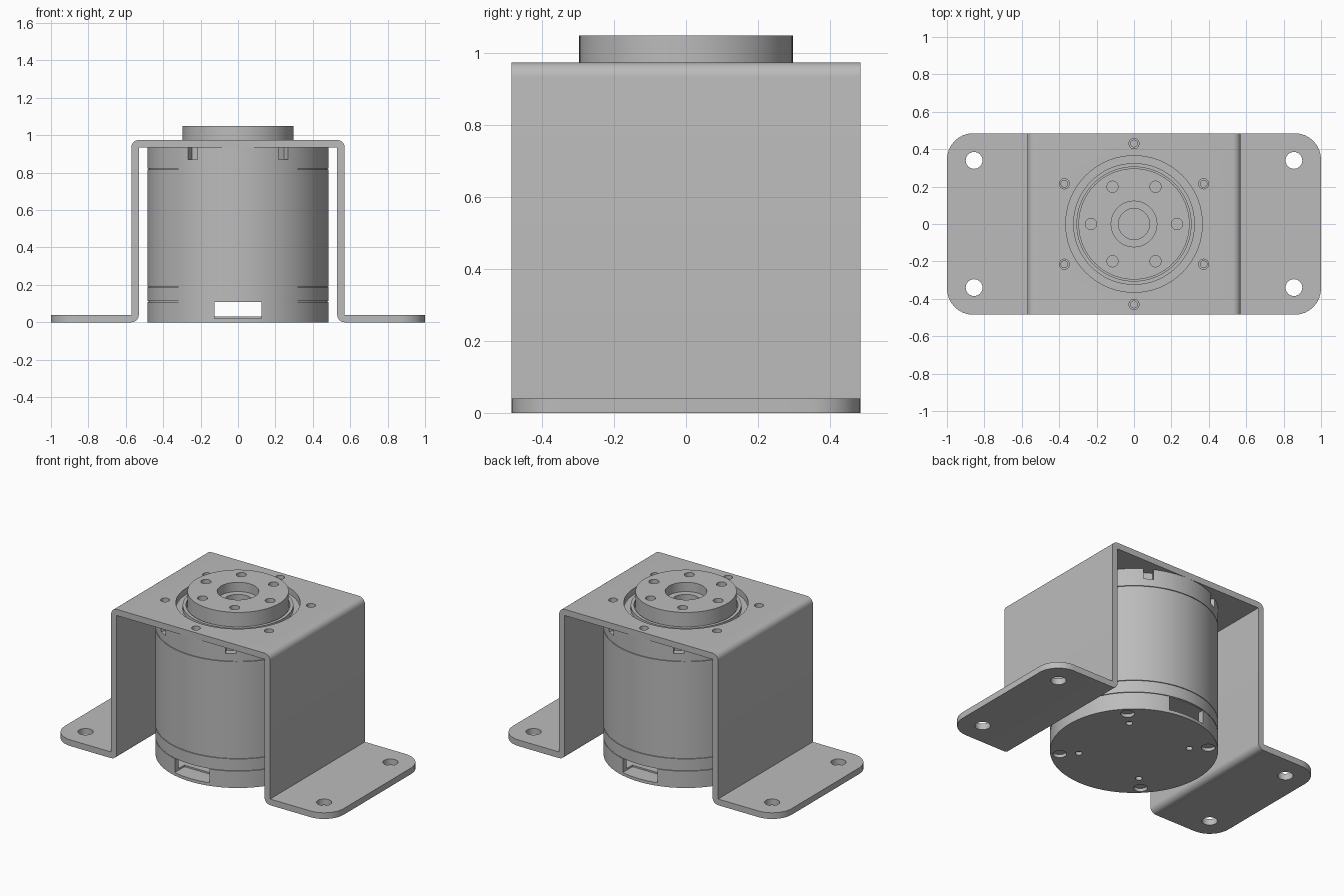
import bpy, bmesh
from math import sin, cos, radians, pi
from mathutils import Matrix, Vector

cube = bpy.data.objects.get("Cube")
if cube:
    bpy.data.objects.remove(cube)

grey = bpy.data.materials.new("plain grey")
grey.use_nodes = True
grey.diffuse_color = (0.5, 0.5, 0.5, 1)
grey.node_tree.nodes["Principled BSDF"].inputs["Base Color"].default_value = (0.5, 0.5, 0.5, 1)


def make_object(name, bm):
    bmesh.ops.recalc_face_normals(bm, faces=bm.faces)
    mesh = bpy.data.meshes.new(name)
    bm.to_mesh(mesh)
    bm.free()
    obj = bpy.data.objects.new(name, mesh)
    obj.data.materials.append(grey)
    bpy.context.collection.objects.link(obj)
    return obj


def lathe(name, profile, steps=96):
    """Spin a closed (radius, z) outline about the z axis."""
    bm = bmesh.new()
    verts = [bm.verts.new((r, 0, z)) for r, z in profile]
    edges = [bm.edges.new((a, b)) for a, b in zip(verts, verts[1:] + verts[:1])]
    bmesh.ops.spin(bm, geom=verts + edges, cent=(0, 0, 0), axis=(0, 0, 1),
                   angle=2 * pi, steps=steps, use_duplicate=False)
    bmesh.ops.remove_doubles(bm, verts=bm.verts, dist=1e-4)
    bmesh.ops.dissolve_degenerate(bm, edges=bm.edges, dist=1e-5)
    return make_object(name, bm)


def ring(radius, count, start=0):
    """Evenly spaced points on a circle."""
    angles = [radians(start + 360 * i / count) for i in range(count)]
    return [(radius * cos(a), radius * sin(a)) for a in angles]


def add_holes(bm, points, r, z0, z1):
    for x, y in points:
        bmesh.ops.create_cone(bm, cap_ends=True, segments=24, radius1=r, radius2=r,
                              depth=z1 - z0,
                              matrix=Matrix.Translation((x, y, (z0 + z1) / 2)))


def add_box(bm, centre, size, turn=0):
    bmesh.ops.create_cube(bm, size=1, matrix=Matrix.Rotation(turn, 4, "Z")
                          @ Matrix.Translation(centre)
                          @ Matrix.Diagonal(Vector(size).to_4d()))


def cut(obj, bm):
    """Subtract the cutter mesh, then discard it."""
    cutter = make_object("cutter", bm)
    cutter.hide_render = True
    mod = obj.modifiers.new("cut", "BOOLEAN")
    mod.operation = "DIFFERENCE"
    mod.solver = "EXACT"
    mod.object = cutter
    bpy.context.view_layer.objects.active = obj
    bpy.ops.object.modifier_apply(modifier=mod.name)
    bpy.data.objects.remove(cutter)


# Bracket: folded sheet with outer bends at the top and at the feet
HALF, T, TOP, LEG = 0.485, 0.04, 0.975, 0.57
arc = [radians(15 * i) for i in range(7)]
half = [(LEG - T + T * sin(a), TOP - T + T * cos(a)) for a in arc]
half += [(LEG, T), (1, T), (1, 0)]
half += [(LEG - T * sin(a), T - T * cos(a)) for a in arc]
half += [(LEG - T, TOP - T)]
outline = half + [(-x, z) for x, z in reversed(half)]
bm = bmesh.new()
face = bm.faces.new([bm.verts.new((x, -HALF, z)) for x, z in outline])
extruded = bmesh.ops.extrude_face_region(bm, geom=[face])["geom"]
bmesh.ops.translate(bm, vec=(0, 2 * HALF, 0),
                    verts=[g for g in extruded if isinstance(g, bmesh.types.BMVert)])
corners = [e for e in bm.edges if all(abs(v.co.x) > 0.99 for v in e.verts)
           and abs(e.verts[0].co.z - e.verts[1].co.z) > T / 2]
bmesh.ops.bevel(bm, geom=corners, offset=0.14, segments=8, profile=0.5, affect="EDGES")
bracket = make_object("bracket", bm)

bm = bmesh.new()
add_holes(bm, [(x, y) for x in (-0.855, 0.855) for y in (-0.34, 0.34)], 0.045, -0.1, 0.1)
add_holes(bm, ring(0.43, 6, 30), 0.027, 0.9, 1.1)
bmesh.ops.create_cone(bm, cap_ends=True, segments=96, radius1=0.365, radius2=0.365,
                      depth=0.2, matrix=Matrix.Translation((0, 0, TOP)))
cut(bracket, bm)

# Base cap: hollow cup with a connector window front and back
R = 0.485
base = lathe("base_cap", [(0, 0), (R, 0), (R, 0.109), (0.45, 0.109), (0.45, 0.03), (0, 0.03)])
bm = bmesh.new()
for y in (-0.47, 0.47):
    add_box(bm, (0, y, 0.07), (0.25, 0.2, 0.1))
add_holes(bm, ring(0.43, 4, 45), 0.04, -0.05, 0.02)
add_holes(bm, ring(0.32, 4, 45), 0.02, -0.05, 0.02)
cut(base, bm)

# Lower band and main housing, parted by fine seams
seam = R - 0.006
lower = lathe("lower_band", [(0, 0.109), (seam, 0.109), (seam, 0.113), (R, 0.113),
                             (R, 0.188), (seam, 0.188), (seam, 0.192), (0, 0.192)])
housing = lathe("motor_housing", [(0, 0.192), (R, 0.192), (R, 0.818),
                                  (seam, 0.818), (seam, 0.822), (0, 0.822)])

# Head cap with a raised bearing collar, four side notches and screw holes
head = lathe("head_cap", [(0, 0.822), (R, 0.822), (R, 0.935), (0.325, 0.935),
                          (0.325, 0.96), (0.305, 0.96), (0.305, 0.92), (0, 0.92)])
bm = bmesh.new()
for angle in (60, 120, 240, 300):
    add_box(bm, (0.48, 0, 0.91), (0.08, 0.06, 0.08), radians(angle))
add_holes(bm, ring(0.43, 6, 30), 0.018, 0.88, 1)
cut(head, bm)

# Output flange with a stepped blind bore and six bolt holes
flange = lathe("output_flange", [(0, 0.92), (0.297, 0.92), (0.297, 1.05), (0.122, 1.05),
                                 (0.122, 0.99), (0.083, 0.99), (0.083, 0.95), (0, 0.95)])
bm = bmesh.new()
add_holes(bm, ring(0.23, 6), 0.03, 0.97, 1.1)
cut(flange, bm)

# Smooth the curved walls, keep the edges sharp
bpy.ops.object.select_all(action="DESELECT")
for obj in (bracket, base, lower, housing, head, flange):
    obj.select_set(True)
    bpy.context.view_layer.objects.active = obj
bpy.ops.object.shade_smooth_by_angle(angle=radians(30))
